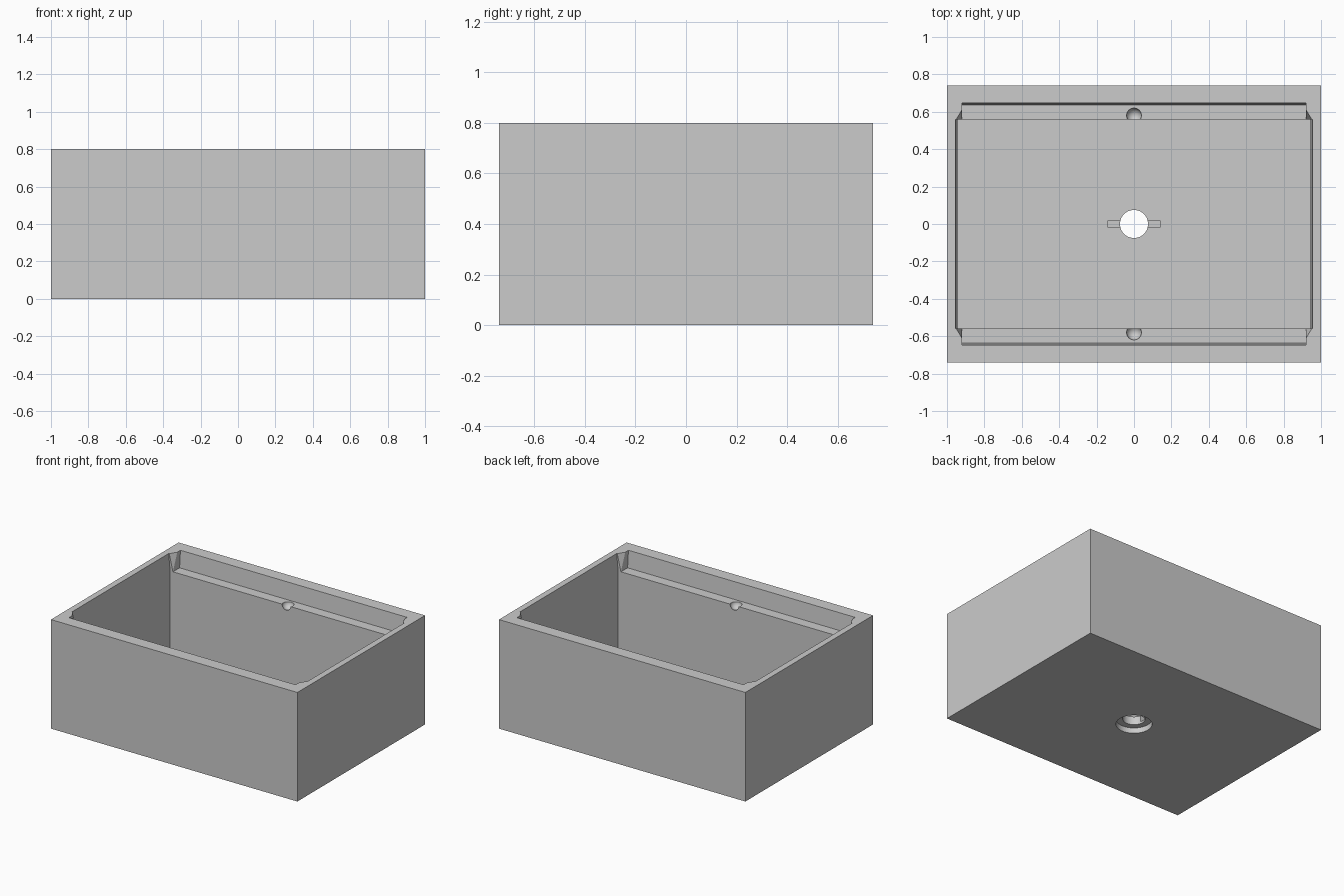
import bpy, bmesh, math
from mathutils import Vector

if "Cube" in bpy.data.objects:
    bpy.data.objects.remove(bpy.data.objects["Cube"])

grey = bpy.data.materials.new("plain grey")
grey.diffuse_color = (0.6, 0.6, 0.6, 1)
grey.use_nodes = True
grey.node_tree.nodes["Principled BSDF"].inputs["Base Color"].default_value = grey.diffuse_color


def make(name, bm):
    bmesh.ops.recalc_face_normals(bm, faces=bm.faces)
    mesh = bpy.data.meshes.new(name)
    bm.to_mesh(mesh)
    bm.free()
    mesh.materials.append(grey)
    obj = bpy.data.objects.new(name, mesh)
    bpy.context.collection.objects.link(obj)
    return obj


def hull(name, points):
    bm = bmesh.new()
    for p in points:
        bm.verts.new(p)
    bmesh.ops.convex_hull(bm, input=bm.verts)
    bmesh.ops.dissolve_limit(bm, angle_limit=0.001, verts=bm.verts, edges=bm.edges)
    return make(name, bm)


def block(name, x0, y0, z0, x1, y1, z1):
    """Centred block that widens from half size x0, y0 to x1, y1."""
    return hull(name, [(sx * x, sy * y, z) for x, y, z in ((x0, y0, z0), (x1, y1, z1))
                       for sx in (-1, 1) for sy in (-1, 1)])


def cylinder(name, r, z0, z1):
    bm = bmesh.new()
    bmesh.ops.create_cone(bm, cap_ends=True, segments=48, radius1=r, radius2=r, depth=z1 - z0)
    bmesh.ops.translate(bm, vec=(0, 0, (z0 + z1) / 2), verts=bm.verts)
    return make(name, bm)


def ball(name, r, centre):
    bm = bmesh.new()
    bmesh.ops.create_uvsphere(bm, u_segments=32, v_segments=17, radius=r)
    bmesh.ops.translate(bm, vec=centre, verts=bm.verts)
    return make(name, bm)


# Outer box
body = block("planter_box", 1, 0.74, 0, 1, 0.74, 0.8)

# Deep cavity, widened lip on the short sides, ledge rebate on the long sides
LEDGE = 0.675
cutters = [
    block("cavity", 0.943, 0.56, 0.1, 0.943, 0.56, 0.9),
    block("side_lip", 0.943, 0.56, LEDGE, 0.963, 0.56, 0.883),
    block("ledge_rebate", 0.92, 0.637, LEDGE, 0.92, 0.653, 0.875),
]

# Sloped corner cuts and round dimples in the ledges
for sy in (-1, 1):
    for sx in (-1, 1):
        c = Vector((0.92, 0.56, LEDGE))
        a = c + 1.2 * (Vector((0.95, 0.56, 0.8)) - c)
        b = c + 1.2 * (Vector((0.92, 0.61, 0.8)) - c)
        pts = [a, b, c, (0.9, 0.5, 0.825), (0.9, 0.61, 0.825), (0.9, 0.5, 0.69), (0.9, 0.6, 0.7)]
        cutters.append(hull("corner_cut", [(sx * p[0], sy * p[1], p[2]) for p in pts]))
    cutters.append(ball("dimple", 0.04, (0, sy * 0.58, LEDGE)))

# Drain hole with key slot above and round recess below
cutters += [
    cylinder("drain_hole", 0.075, -0.1, 0.3),
    cylinder("drain_recess", 0.12, -0.1, 0.04),
    block("drain_slot", 0.14, 0.018, 0.055, 0.14, 0.018, 0.2),
]

# Cut everything out of the box
for cutter in cutters:
    mod = body.modifiers.new(cutter.name, 'BOOLEAN')
    mod.operation = 'DIFFERENCE'
    mod.solver = 'EXACT'
    mod.object = cutter
depsgraph = bpy.context.evaluated_depsgraph_get()
result = bpy.data.meshes.new_from_object(body.evaluated_get(depsgraph))
body.modifiers.clear()
body.data = result
for cutter in cutters:
    bpy.data.objects.remove(cutter)

# Smooth the round cuts, keep the edges sharp
bpy.context.view_layer.objects.active = body
body.select_set(True)
bpy.ops.object.shade_smooth_by_angle(angle=math.radians(20))
